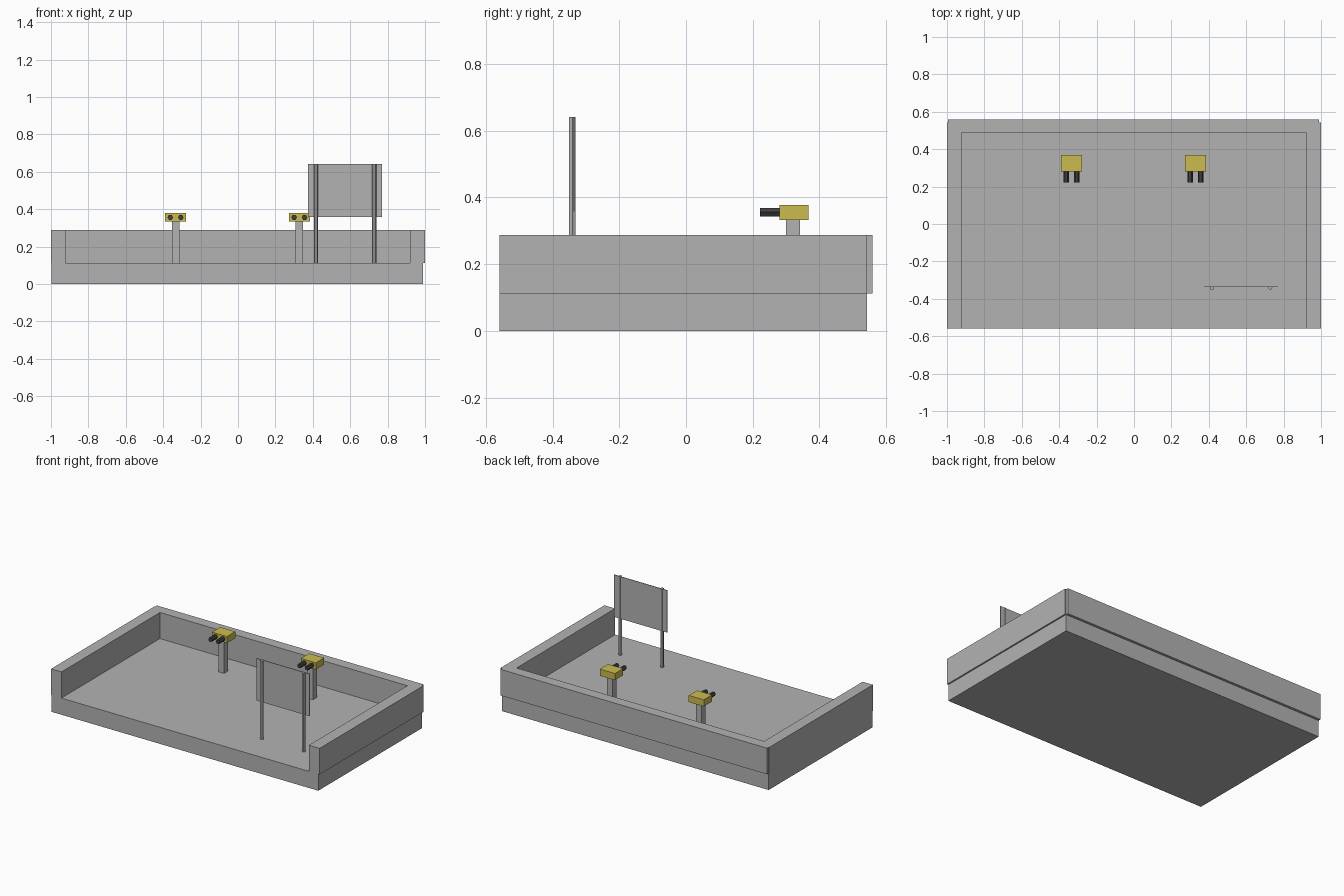
import bpy
from math import radians

cube = bpy.data.objects.get("Cube")
if cube:
    bpy.data.objects.remove(cube, do_unlink=True)


def material(name, rgb):
    mat = bpy.data.materials.new(name)
    mat.use_nodes = True
    color = (*rgb, 1)
    mat.diffuse_color = color
    mat.node_tree.nodes["Principled BSDF"].inputs["Base Color"].default_value = color
    return mat


GREY = material("concrete grey", (0.45, 0.45, 0.45))
YELLOW = material("mustard yellow", (0.6, 0.5, 0.08))
DARK = material("gunmetal", (0.05, 0.05, 0.055))


def box(name, x, y, z, mat):
    """Box from (min, max) pairs along each axis."""
    spans = (x, y, z)
    bpy.ops.mesh.primitive_cube_add(size=1, location=[(a + b) / 2 for a, b in spans])
    ob = bpy.context.object
    ob.name = name
    ob.scale = [b - a for a, b in spans]
    bpy.ops.object.transform_apply(location=False, rotation=False, scale=True)
    ob.data.materials.append(mat)
    return ob


def hex_rod(name, radius, length, location, rotation, mat):
    """Six-sided rod whose corners point along x."""
    bpy.ops.mesh.primitive_cylinder_add(vertices=6, radius=radius, depth=length,
                                        location=location, rotation=rotation)
    ob = bpy.context.object
    ob.name = name
    ob.data.materials.append(mat)
    return ob


FLOOR, WALL_TOP = 0.112, 0.288
FRONT, BACK = -0.56, 0.543

# Base slab with walls on three sides, open at the front
box("base_slab", (-0.996, 0.99), (FRONT, BACK), (0, FLOOR), GREY)
box("right_wall", (-1, -0.923), (FRONT, BACK), (FLOOR, WALL_TOP), GREY)
box("left_wall", (0.92, 1), (FRONT, BACK), (FLOOR, WALL_TOP), GREY)
box("back_wall", (-0.995, 0.99), (0.488, 0.56), (FLOOR, WALL_TOP), GREY)

# Two turrets: post, head and a pair of barrels
for side, cx in (("right", -0.334), ("left", 0.328)):
    box(f"{side}_turret_post", (cx - 0.02, cx + 0.02), (0.3, 0.342), (FLOOR, 0.335), GREY)
    box(f"{side}_turret_head", (cx - 0.056, cx + 0.056), (0.28, 0.368), (0.333, 0.378), YELLOW)
    for label, offset in (("right", -0.028), ("left", 0.028)):
        hex_rod(f"{side}_turret_{label}_barrel", 0.015, 0.068,
                (cx + offset, 0.256, 0.356), (radians(90), 0, radians(0)), DARK)

# Sign board held by two poles
box("sign_board", (0.374, 0.77), (-0.338, -0.334), (0.358, 0.642), GREY)
for label, px in (("right", 0.417), ("left", 0.728)):
    hex_rod(f"sign_{label}_pole", 0.0115, 0.642 - FLOOR,
            (px, -0.341, (0.642 + FLOOR) / 2), (0, 0, radians(30)), GREY)

# The rods start with corners along y, so turn the barrels about their own axis
for ob in bpy.context.scene.objects:
    if ob.name.endswith("_barrel"):
        ob.rotation_euler = (radians(90), radians(30), 0)
